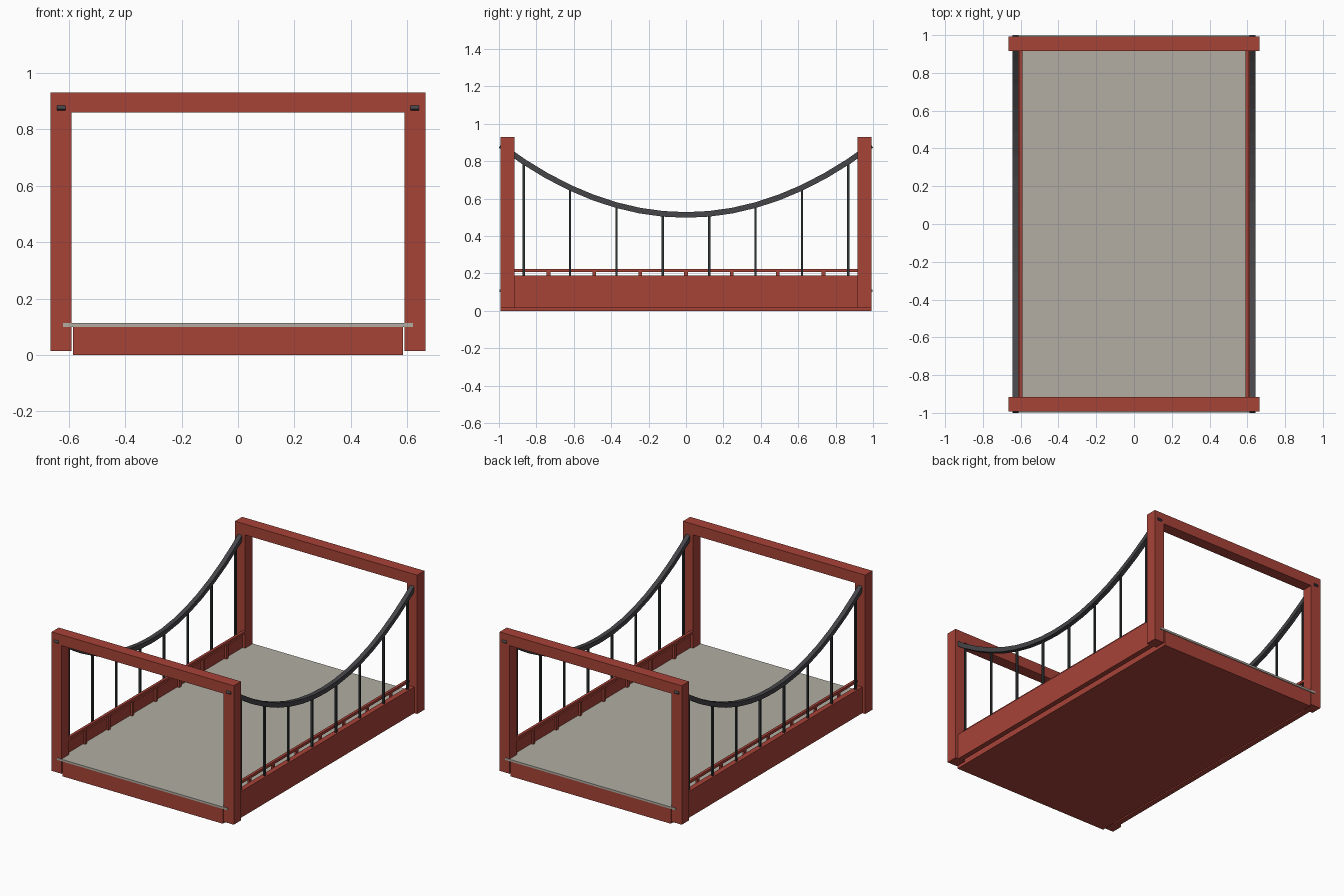
import bpy
import bmesh
from mathutils import Vector

cube = bpy.data.objects.get("Cube")
if cube:
    bpy.data.objects.remove(cube, do_unlink=True)


def material(name, rgb):
    mat = bpy.data.materials.new(name)
    mat.use_nodes = True
    mat.diffuse_color = (*rgb, 1)
    node = next(n for n in mat.node_tree.nodes if n.type == "BSDF_PRINCIPLED")
    node.inputs["Base Color"].default_value = (*rgb, 1)
    return mat


RED = material("painted red steel", (0.39, 0.056, 0.039))
GREY = material("concrete grey", (0.445, 0.42, 0.37))
CABLE = material("dark cable grey", (0.061, 0.061, 0.068))
ROD = material("black rod grey", (0.03, 0.035, 0.036))


def finish(name, bm, mat):
    bmesh.ops.recalc_face_normals(bm, faces=bm.faces)
    mesh = bpy.data.meshes.new(name)
    bm.to_mesh(mesh)
    bm.free()
    mesh.materials.append(mat)
    obj = bpy.data.objects.new(name, mesh)
    bpy.context.collection.objects.link(obj)
    return obj


def box(name, mat, xs, ys, zs):
    """Box given by its low and high limit on each axis."""
    bm = bmesh.new()
    bmesh.ops.create_cube(bm, size=1)
    for v in bm.verts:
        for axis, (lo, hi) in enumerate((xs, ys, zs)):
            v.co[axis] = lo if v.co[axis] < 0 else hi
    return finish(name, bm, mat)


def span(a, b, sign):
    return tuple(sorted((a * sign, b * sign)))


END = 0.992          # outer face of the portals
HALF = 0.015         # half thickness of the main cable
CABLE_X = 0.627


def sag(y):
    return 0.513 + 0.378 * y * y


def main_cable(name, x, segments=16):
    """Square section swept along the hanging curve."""
    bm = bmesh.new()
    rings = []
    for i in range(segments + 1):
        y = -END + 2 * END * i / segments
        normal = Vector((0, -0.756 * y, 1)).normalized() * HALF
        centre = Vector((x, y, sag(y)))
        side = Vector((HALF, 0, 0))
        corners = (side + normal, normal - side, -side - normal, side - normal)
        rings.append([bm.verts.new(centre + c) for c in corners])
    for a, b in zip(rings, rings[1:]):
        for k in range(4):
            n = (k + 1) % 4
            bm.faces.new((a[k], a[n], b[n], b[k]))
    bm.faces.new(rings[0])
    bm.faces.new(rings[-1])
    return finish(name, bm, CABLE)


# Roadway and the box below it
box("deck_base", RED, (-0.584, 0.584), (-END, END), (0, 0.1))
box("deck_slab", GREY, (-0.62, 0.62), (-0.997, 0.997), (0.1, 0.113))

# Portal frames at both ends
for end, sy in (("front", -1), ("back", 1)):
    ys = span(0.917, END, sy)
    box(end + "_top_beam", RED, (-0.59, 0.59), ys, (0.859, 0.93))
    for side, sx in (("right", -1), ("left", 1)):
        box(f"{end}_{side}_post", RED, span(0.59, 0.664, sx), ys, (0.015, 0.93))

# Girders, low rails, cables and hangers along both sides
for side, sx in (("right", -1), ("left", 1)):
    box(side + "_girder", RED, span(0.608, 0.643, sx), (-0.95, 0.95), (0.015, 0.188))
    box(side + "_rail", RED, span(0.59, 0.608, sx), (-0.95, 0.95), (0.208, 0.225))
    for i in range(-3, 4):
        y = i * 0.245
        box(side + "_rail_post", RED, span(0.592, 0.606, sx),
            (y - 0.01, y + 0.01), (0.11, 0.21))
    main_cable(side + "_main_cable", CABLE_X * sx)
    for i in range(8):
        y = (i - 3.5) * 0.248
        box(side + "_hanger", ROD, span(CABLE_X - 0.006, CABLE_X + 0.006, sx),
            (y - 0.006, y + 0.006), (0.18, sag(y)))
